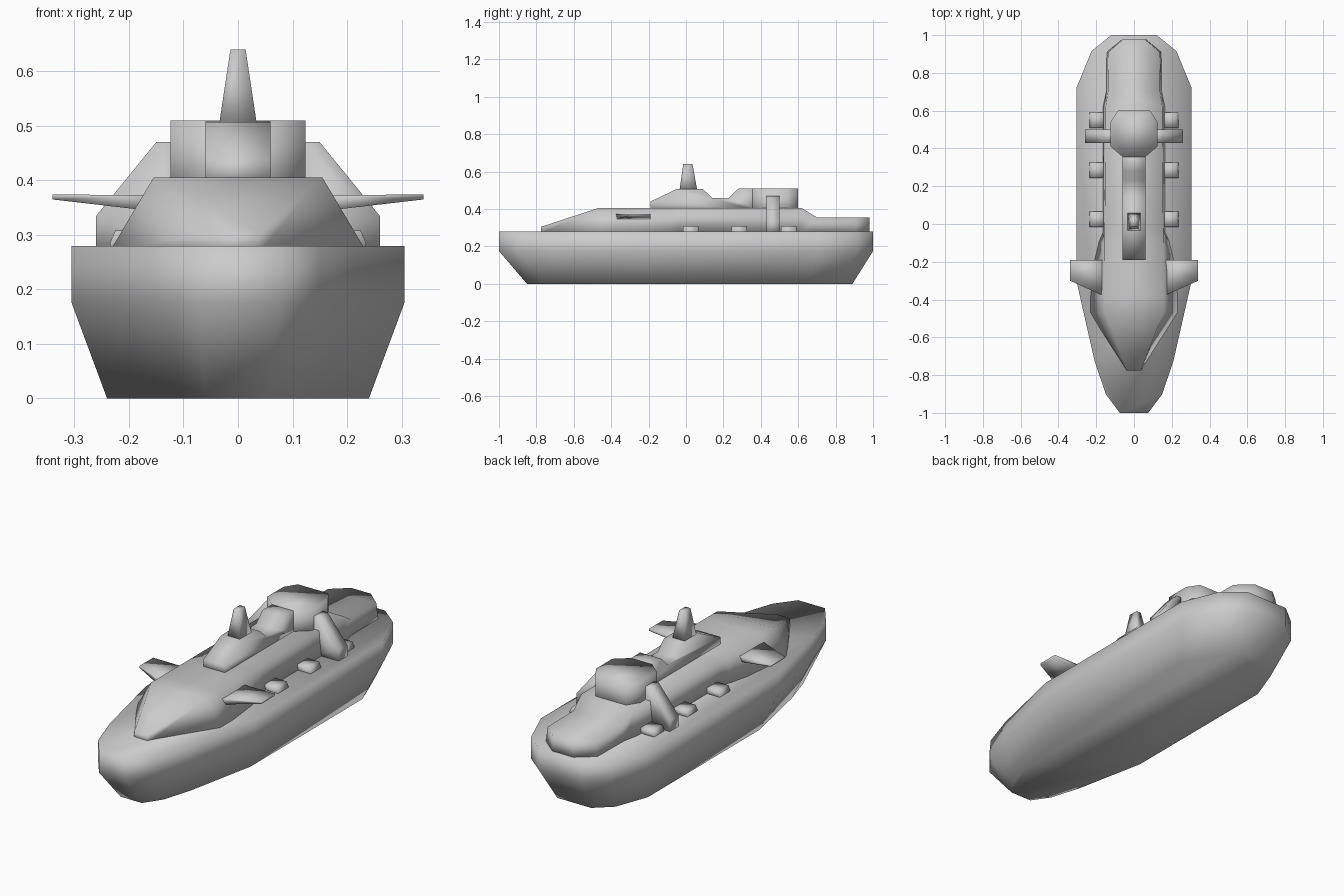
import bpy, bmesh

if "Cube" in bpy.data.objects:
    bpy.data.objects.remove(bpy.data.objects["Cube"])


def loft(name, rings, mirror=False):
    """Skin a stack of equal-sized rings and cap both ends."""
    bm = bmesh.new()
    loops = [[bm.verts.new(p) for p in ring] for ring in rings]
    n = len(loops[0])
    for a, b in zip(loops, loops[1:]):
        for i in range(n):
            j = (i + 1) % n
            bm.faces.new((a[i], a[j], b[j], b[i]))
    bm.faces.new(loops[0][::-1])
    bm.faces.new(loops[-1])
    bmesh.ops.recalc_face_normals(bm, faces=bm.faces)
    for f in bm.faces:
        f.smooth = True
    mesh = bpy.data.meshes.new(name)
    bm.to_mesh(mesh)
    bm.free()
    obj = bpy.data.objects.new(name, mesh)
    bpy.context.collection.objects.link(obj)
    if mirror:
        obj.modifiers.new("mirror", 'MIRROR').use_axis[0] = True
    return obj


def both_sides(half):
    """Close a half outline (x, y) into a symmetric loop."""
    return half + [(-x, y) for x, y in reversed(half)]


def rect(x0, x1, y0, y1, z):
    return [(x0, y0, z), (x1, y0, z), (x1, y1, z), (x0, y1, z)]


# Hull: straight upper side, tapering to a flat keel
deck = both_sides([(0.075, -1), (0.15, -0.90), (0.21, -0.72), (0.305, -0.30),
                   (0.305, 0.72), (0.225, 0.915), (0.12, 1.0)])
loft("hull", [
    [(x * 0.787, y * 0.87 + 0.02, 0) for x, y in deck],
    [(x, y, 0.175) for x, y in deck],
    [(x, y, 0.28) for x, y in deck]])

# Superstructure: y, base half width, top half width, top height
sections = [(-0.775, 0.04, 0.035, 0.305), (-0.47, 0.235, 0.155, 0.405),
            (-0.38, 0.235, 0.155, 0.405), (-0.20, 0.215, 0.155, 0.405),
            (-0.10, 0.19, 0.155, 0.405), (-0.04, 0.165, 0.155, 0.405),
            (0.62, 0.165, 0.15, 0.405), (0.70, 0.148, 0.138, 0.355),
            (0.91, 0.145, 0.135, 0.355), (0.98, 0.06, 0.055, 0.355)]
loft("superstructure", [
    [(-b, y, 0.27), (b, y, 0.27), (t, y, z), (-t, y, z)]
    for y, b, t, z in sections])

# Raised central spine with a dip between mast and tower
spine = [(-0.19, 0.39), (-0.19, 0.44), (-0.05, 0.507), (0.09, 0.507),
         (0.14, 0.46), (0.23, 0.46), (0.28, 0.509), (0.40, 0.509), (0.40, 0.39)]
loft("spine", [[(x, y, z) for y, z in spine] for x in (-0.06, 0.06)])

# Aft tower
tower = both_sides([(0.06, 0.355), (0.124, 0.41), (0.124, 0.54), (0.085, 0.60)])
loft("tower", [[(x, y, z) for x, y in tower] for z in (0.36, 0.51)])

# Mast
loft("mast", [rect(-0.035, 0.035, -0.035, 0.06, 0.50),
              rect(-0.014, 0.014, -0.015, 0.035, 0.64)])

# Bridge wings, thin and tapered
loft("bridge_wing", [
    [(x, y0, z0), (x, -0.19, z0), (x, -0.19, z1), (x, y0, z1)]
    for x, y0, z0, z1 in ((0.15, -0.385, 0.343, 0.373),
                          (0.34, -0.30, 0.365, 0.374))], True)

# Side fins beside the tower
fin = [(0.10, 0.27), (0.10, 0.47), (0.15, 0.47), (0.26, 0.335), (0.26, 0.27)]
loft("side_fin", [[(x, y, z) for x, z in fin] for y in (0.43, 0.50)], True)

# Deck lockers along both sides
locker = [(0.15, 0.27), (0.15, 0.308), (0.225, 0.308), (0.235, 0.285), (0.235, 0.27)]
for i, y in enumerate((0.025, 0.285, 0.55)):
    loft(f"deck_locker_{i + 1}",
         [[(x, yy, z) for x, z in locker] for yy in (y - 0.041, y + 0.041)], True)
